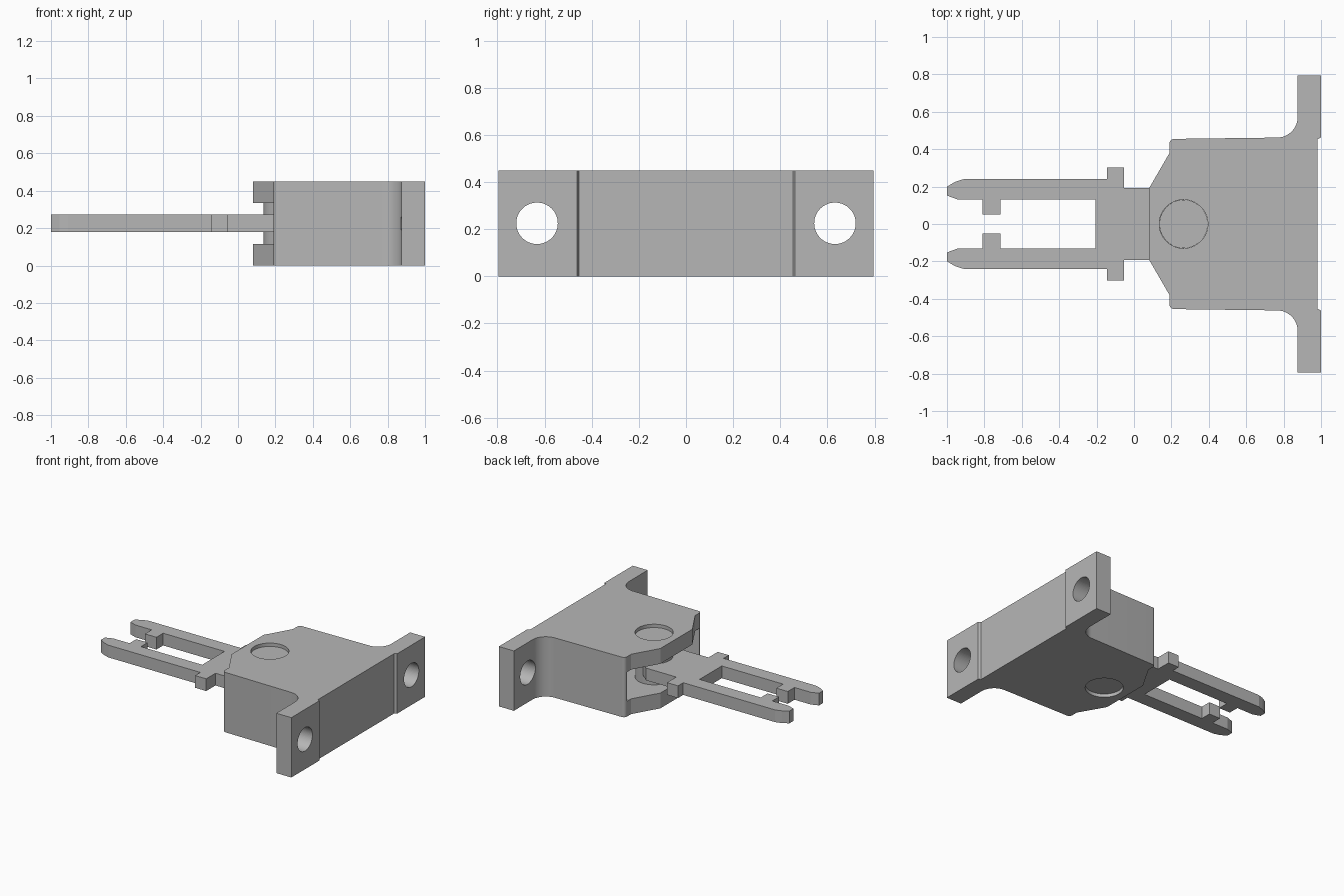
import bpy
import bmesh
from math import sin, cos, pi, radians
from mathutils import Matrix

cube = bpy.data.objects.get("Cube")
if cube:
    bpy.data.objects.remove(cube)

grey = bpy.data.materials.new("plain grey")
grey.use_nodes = True
colour = (0.47, 0.47, 0.47, 1)
grey.diffuse_color = colour
grey.node_tree.nodes["Principled BSDF"].inputs["Base Color"].default_value = colour


def finish(name, bm):
    bmesh.ops.recalc_face_normals(bm, faces=bm.faces[:])
    mesh = bpy.data.meshes.new(name)
    bm.to_mesh(mesh)
    bm.free()
    mesh.materials.append(grey)
    obj = bpy.data.objects.new(name, mesh)
    bpy.context.scene.collection.objects.link(obj)
    return obj


def extrude(name, outline, low, high):
    """Upright prism over an outline in the ground plane."""
    bm = bmesh.new()
    face = bm.faces.new([bm.verts.new((x, y, low)) for x, y in outline])
    grown = bmesh.ops.extrude_face_region(bm, geom=[face])["geom"]
    verts = [v for v in grown if isinstance(v, bmesh.types.BMVert)]
    bmesh.ops.translate(bm, vec=(0, 0, high - low), verts=verts)
    return finish(name, bm)


def cylinder(name, radius, length, place, tilt=0):
    bm = bmesh.new()
    bmesh.ops.create_cone(bm, cap_ends=True, segments=64, radius1=radius,
                          radius2=radius, depth=length,
                          matrix=Matrix.Translation(place) @ Matrix.Rotation(tilt, 4, 'Y'))
    return finish(name, bm)


def mirrored(half):
    return half + [(x, -y) for x, y in reversed(half)]


def arc(cx, cy, rx, ry, start, end, steps):
    angles = [radians(start + (end - start) * i / steps) for i in range(steps + 1)]
    return [(cx + rx * cos(a), cy + ry * sin(a)) for a in angles]


def cut(target, cutter):
    mod = target.modifiers.new(cutter.name, 'BOOLEAN')
    mod.operation = 'DIFFERENCE'
    mod.solver = 'EXACT'
    mod.object = cutter
    cutter.hide_render = True
    cutter.hide_viewport = True
    cutter.display_type = 'WIRE'


def smooth(obj):
    bpy.ops.object.select_all(action='DESELECT')
    obj.select_set(True)
    bpy.context.view_layer.objects.active = obj
    bpy.ops.object.shade_smooth_by_angle(angle=radians(25))


height, middle = 0.45, 0.225
pivot_x, pivot_r = 0.265, 0.13

# Housing with mounting flanges, filleted into the body
half = [(0.08, 0.19), (0.19, 0.38)]
half += arc(0.215, 0.43, 0.025, 0.025, 180, 90, 6)
half += arc(0.765, 0.572, 0.11, 0.11, 270, 360, 12)
half += [(0.875, 0.795), (1, 0.795), (1, 0.463), (0.982, 0.453)]
housing = extrude("housing", mirrored(half), 0, height)
smooth(housing)

# Slot in which the key swings, closed at the back
slot_half = [(0, 0.43), (0.2, 0.43)] + arc(0.2, 0, 0.32, 0.43, 75, 15, 6)
slot = extrude("slot_cutter", mirrored(slot_half), 0.115, 0.335)
cut(housing, slot)

# Pivot bore and screw holes
cut(housing, cylinder("pivot_bore_cutter", pivot_r, 1, (pivot_x, 0, middle)))
for side, y in (("left", 0.632), ("right", -0.632)):
    cut(housing, cylinder(side + "_screw_hole_cutter", 0.088, 0.4, (0.95, y, middle), pi / 2))

# Pivot pin, slightly sunk at both ends
pin = cylinder("pivot_pin", pivot_r - 0.001, height - 0.05, (pivot_x, 0, middle))
smooth(pin)

# Forked key plate with stop lugs and inner hooks
key_half = [(-0.205, 0.132), (-0.715, 0.132), (-0.715, 0.052), (-0.81, 0.052),
            (-0.81, 0.132), (-0.945, 0.132), (-1, 0.152), (-1, 0.2),
            (-0.955, 0.226), (-0.91, 0.24), (-0.145, 0.24), (-0.145, 0.302),
            (-0.053, 0.302), (-0.053, 0.192), (0.2, 0.192), (0.3, 0.1)]
extrude("forked_key", mirrored(key_half), 0.18, 0.272)
